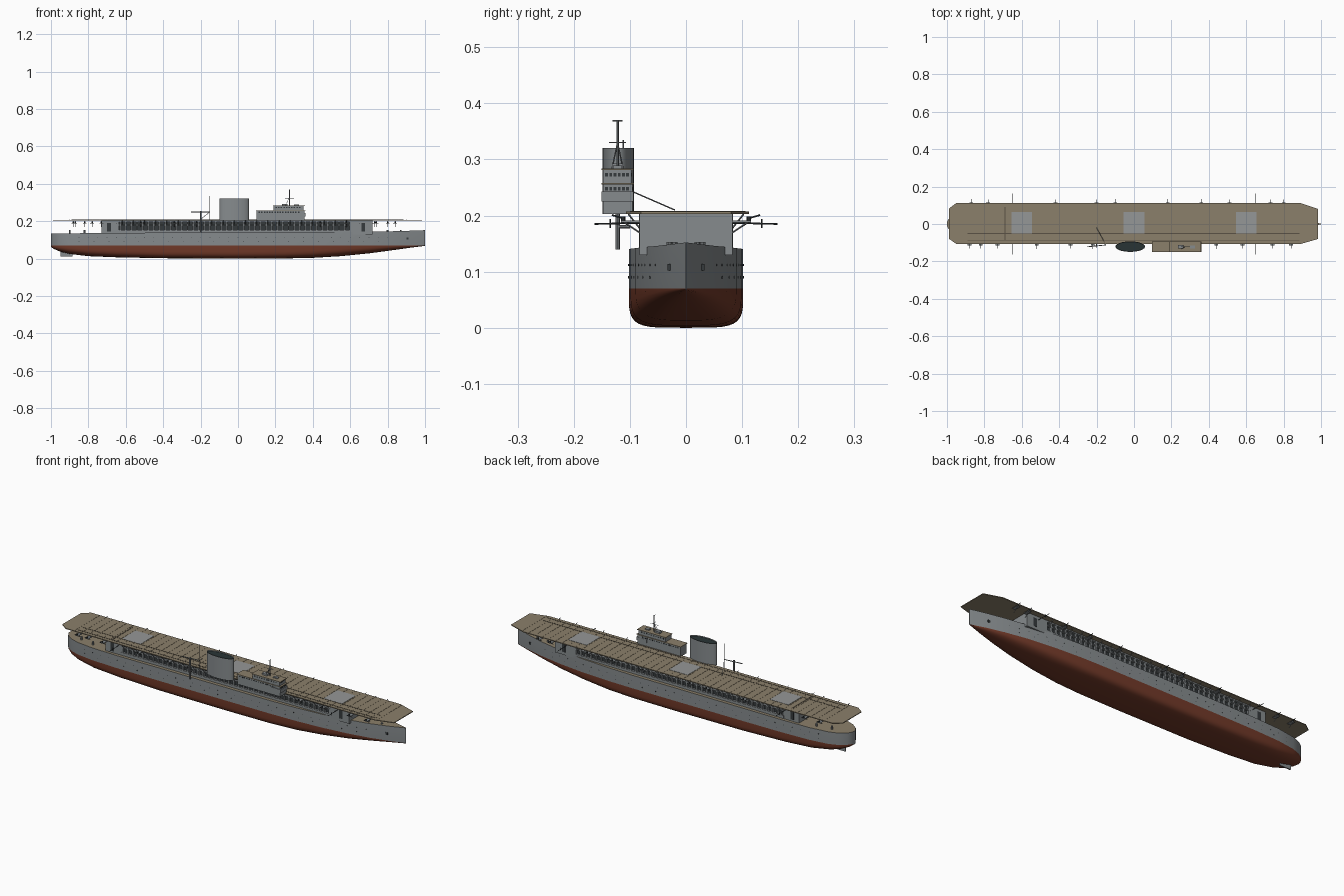
import bpy, bmesh, math
from mathutils import Vector, Matrix


def mat(name, r, g, b):
    m = bpy.data.materials.new(name)
    m.diffuse_color = (r, g, b, 1)
    return m


GREY = mat("hull grey", 0.24, 0.26, 0.27)
RED = mat("antifouling red", 0.17, 0.042, 0.022)
TAN = mat("deck tan", 0.26, 0.215, 0.145)
DARK = mat("dark opening", 0.035, 0.042, 0.045)
CAP = mat("funnel black", 0.022, 0.034, 0.036)
BROWN = mat("deck line brown", 0.10, 0.082, 0.058)
LIFT = mat("lift grey", 0.30, 0.31, 0.31)


class Part:
    """Collects boxes and tubes into one named object."""

    def __init__(self, name, *mats):
        self.name, self.mats, self.bm = name, mats, bmesh.new()

    def box(self, x0, x1, y0, y1, z0, z1):
        m = Matrix.Translation(((x0 + x1) / 2, (y0 + y1) / 2, (z0 + z1) / 2))
        m = m @ Matrix.Diagonal((x1 - x0, y1 - y0, z1 - z0, 1))
        return bmesh.ops.create_cube(self.bm, size=1, matrix=m)

    def tube(self, a, b, r, n=6):
        a, b = Vector(a), Vector(b)
        d = b - a
        m = Matrix.Translation((a + b) / 2) @ d.to_track_quat('Z', 'Y').to_matrix().to_4x4()
        bmesh.ops.create_cone(self.bm, cap_ends=True, segments=n, radius1=r, radius2=r,
                              depth=d.length, matrix=m)

    def done(self, smooth=False):
        bmesh.ops.recalc_face_normals(self.bm, faces=self.bm.faces)
        me = bpy.data.meshes.new(self.name)
        self.bm.to_mesh(me)
        self.bm.free()
        for m in self.mats:
            me.materials.append(m)
        ob = bpy.data.objects.new(self.name, me)
        bpy.context.collection.objects.link(ob)
        if smooth:
            bpy.context.view_layer.objects.active = ob
            ob.select_set(True)
            bpy.ops.object.shade_smooth_by_angle(angle=math.radians(35))
            ob.select_set(False)
        return ob


# Hull stations: x, half beam, keel height, deck height, bilge exponent
WL = 0.07
STATIONS = [(-1.0, 0.012, 0.062, 0.134, 0.8), (-0.985, 0.036, 0.052, 0.134, 0.75),
            (-0.95, 0.062, 0.037, 0.134, 0.7), (-0.9, 0.08, 0.025, 0.135, 0.65),
            (-0.8, 0.094, 0.013, 0.136, 0.55), (-0.65, 0.1, 0.007, 0.137, 0.48),
            (-0.4, 0.102, 0.002, 0.139, 0.42), (0.0, 0.102, 0.0, 0.14, 0.42),
            (0.25, 0.102, 0.001, 0.14, 0.44), (0.4, 0.099, 0.004, 0.141, 0.5),
            (0.55, 0.09, 0.013, 0.142, 0.6), (0.7, 0.073, 0.028, 0.144, 0.7),
            (0.82, 0.051, 0.044, 0.146, 0.8), (0.92, 0.026, 0.058, 0.149, 0.9),
            (1.0, 0.001, 0.068, 0.152, 1.0)]


def beam(x):
    for p, q in zip(STATIONS, STATIONS[1:]):
        if p[0] <= x <= q[0]:
            return p[1] + (q[1] - p[1]) * (x - p[0]) / (q[0] - p[0])


# Hull, lofted through the stations
hull = Part("hull", GREY, RED, TAN)
rings = []
for x, b, k, top, e in STATIONS:
    half = [(b * math.sin(t) ** e, WL - (WL - k) * max(0, math.cos(t)) ** e)
            for t in [i * math.pi / 18 for i in range(10)]]
    half.append((b, top))
    pts = [(-y, z) for y, z in half[:0:-1]] + half
    rings.append([hull.bm.verts.new((x, y, z)) for y, z in pts])
for r, s in zip(rings, rings[1:]):
    for i in range(len(r)):
        j = (i + 1) % len(r)
        f = hull.bm.faces.new((r[i], r[j], s[j], s[i]))
        if j == 0:
            f.material_index = 2
        elif max(v.co.z for v in f.verts) < WL + 0.002:
            f.material_index = 1
hull.bm.faces.new(rings[0])
hull.bm.faces.new(rings[-1])
hull.done(True)

# Rudder
p = Part("rudder", GREY)
p.box(-0.95, -0.885, -0.003, 0.003, 0.012, 0.05)
p.done()

# Portholes on both sides of the hull
p = Part("portholes", DARK)
for s in (-1, 1):
    for z, step in ((0.112, 0.05), (0.09, 0.08)):
        for i in range(int(1.7 / step)):
            x = -0.85 + i * step
            y = s * beam(x)
            p.tube((x, y - 0.001, z), (x, y + 0.001, z), 0.002, 8)
p.done()

# Hangar: solid ends, dark core and open side framing
p = Part("hangar_ends", GREY)
p.box(-0.73, -0.635, -0.083, 0.083, 0.13, 0.204)
p.box(0.60, 0.72, -0.083, 0.083, 0.13, 0.204)
p.done()
p = Part("hangar_core", DARK)
p.box(-0.64, 0.605, -0.073, 0.073, 0.13, 0.204)
for s in (-1, 1):
    for x in (-0.69, 0.67):
        p.box(x - 0.01, x + 0.01, s * 0.083 - 0.001, s * 0.083 + 0.001, 0.145, 0.19)
p.done()
p = Part("hangar_framing", GREY)
for s in (-1, 1):
    y0, y1 = sorted((s * 0.073, s * 0.084))
    for z0, z1 in ((0.135, 0.153), (0.176, 0.181), (0.197, 0.204)):
        p.box(-0.64, 0.605, y0, y1, z0, z1)
    for i in range(42):
        x = -0.63 + i * 0.03
        p.box(x - 0.004, x + 0.004, y0, y1, 0.135, 0.204)
p.done()

# Braces from the hull deck up to the flight deck edge
p = Part("deck_braces", GREY)
for s in (-1, 1):
    for i in range(21):
        x = -0.62 + i * 0.06
        p.tube((x, s * 0.083, 0.178), (x, s * 0.103, 0.203), 0.0015, 4)
p.done()

# Flight deck slab
p = Part("flight_deck", TAN)
outline = [(-0.99, -0.078), (-0.95, -0.107), (0.89, -0.107), (0.985, -0.08),
           (0.985, 0.08), (0.89, 0.112), (-0.95, 0.112), (-0.99, 0.082)]
lo, hi = [[p.bm.verts.new((x, y, z)) for x, y in outline] for z in (0.203, 0.207)]
p.bm.faces.new(lo)
p.bm.faces.new(hi)
for i in range(8):
    j = (i + 1) % 8
    p.bm.faces.new((lo[i], lo[j], hi[j], hi[i]))
p.done()

# Transverse tie-down ridges, deck lines and lifts
p = Part("deck_ridges", TAN)
for i in range(46):
    x = -0.9 + i * 0.04
    p.box(x - 0.001, x + 0.001, -0.1, 0.106, 0.2065, 0.2078)
p.done()
p = Part("deck_lines", BROWN)
for y in (-0.05, -0.087):
    p.box(-0.89, 0.885, y - 0.0025, y + 0.0025, 0.2065, 0.2081)
p.box(-0.693, -0.687, -0.087, 0.09, 0.2065, 0.2082)
p.done()
p = Part("lifts", LIFT)
for x in (-0.6, 0, 0.6):
    p.box(x - 0.055, x + 0.055, -0.05, 0.065, 0.2065, 0.2084)
p.done()

# Funnel: oval drum with a sunken dark mouth
p = Part("funnel", GREY, CAP)
m = Matrix.Translation((-0.02, -0.121, 0.2615)) @ Matrix.Diagonal((0.079, 0.028, 1, 1))
bmesh.ops.create_cone(p.bm, cap_ends=True, segments=40, radius1=1, radius2=1, depth=0.117, matrix=m)
top = max(p.bm.faces, key=lambda f: f.calc_center_median().z)
bmesh.ops.inset_region(p.bm, faces=[top], thickness=0.002)
bmesh.ops.translate(p.bm, verts=top.verts, vec=(0, 0, -0.004))
top.material_index = 1
p.done(True)

# Island: lower house, bridge and tan roofs
p = Part("island", GREY)
p.box(0.1, 0.355, -0.148, -0.095, 0.203, 0.255)
p.box(0.19, 0.35, -0.148, -0.097, 0.255, 0.281)
p.box(0.30, 0.36, -0.151, -0.094, 0.225, 0.243)
p.box(0.235, 0.265, -0.132, -0.112, 0.283, 0.293)
p.done()
p = Part("island_roofs", TAN)
p.box(0.097, 0.36, -0.151, -0.093, 0.255, 0.258)
p.box(0.187, 0.357, -0.151, -0.094, 0.281, 0.284)
p.done()
p = Part("island_windows", DARK)
for z, x0, x1, xf, ya, yb in ((0.273, 0.2, 0.34, 0.35, -0.148, -0.097),
                              (0.248, 0.11, 0.34, 0.355, -0.148, -0.095)):
    for i in range(int((x1 - x0) / 0.014)):
        x = x0 + i * 0.014
        for y in (ya, yb):
            p.box(x, x + 0.008, y - 0.0006, y + 0.0006, z - 0.003, z + 0.003)
    for i in range(6):
        y = -0.144 + i * 0.0075
        p.box(xf - 0.0006, xf + 0.0006, y, y + 0.005, z - 0.003, z + 0.003)
p.done()

# Island mast with yards
p = Part("island_mast", GREY)
p.tube((0.275, -0.122, 0.283), (0.275, -0.122, 0.37), 0.0022)
for y in (-0.132, -0.112):
    p.tube((0.255, y, 0.283), (0.275, -0.122, 0.33), 0.0012)
p.tube((0.275, -0.131, 0.369), (0.275, -0.113, 0.369), 0.001)
p.tube((0.275, -0.137, 0.33), (0.275, -0.107, 0.33), 0.001)
p.tube((0.25, -0.122, 0.322), (0.3, -0.122, 0.322), 0.001)
p.box(0.30, 0.325, -0.13, -0.114, 0.284, 0.289)
p.done()

# Crane and aft pole
p = Part("crane_and_pole", GREY)
p.tube((-0.2, -0.122, 0.14), (-0.2, -0.122, 0.255), 0.004, 8)
p.tube((-0.25, -0.122, 0.25), (-0.15, -0.112, 0.25), 0.0025)
p.tube((-0.15, -0.112, 0.203), (-0.15, -0.112, 0.335), 0.0015)
p.tube((-0.15, -0.112, 0.25), (-0.2, -0.02, 0.21), 0.0012)
p.tube((-0.2, -0.1, 0.18), (-0.2, -0.122, 0.18), 0.003)
p.done()

# Guns on small tubs along both deck edges, plus long outrigger poles
GUNS = {1: (-0.87, -0.78, -0.42, -0.2, -0.1, 0.18, 0.36, 0.51, 0.73, 0.8),
        -1: (-0.88, -0.82, -0.73, -0.52, -0.34, -0.22, 0.44, 0.58, 0.74, 0.84)}
tubs, guns = Part("gun_tubs", GREY), Part("guns", DARK)
for s, xs in GUNS.items():
    for x in xs:
        y0, y1 = sorted((s * 0.083, s * 0.116))
        tubs.box(x - 0.01, x + 0.01, y0, y1, 0.188, 0.191)
        tubs.tube((x, s * 0.083, 0.17), (x, s * 0.112, 0.189), 0.0015, 4)
        guns.tube((x, s * 0.112, 0.19), (x, s * 0.112, 0.198), 0.004, 8)
        guns.tube((x, s * 0.108, 0.194), (x, s * 0.132, 0.201), 0.0015)
tubs.done()
guns.done()
p = Part("outrigger_poles", DARK)
for s in (-1, 1):
    for x in (-0.65, 0.65):
        p.tube((x, s * 0.08, 0.187), (x, s * 0.163, 0.185), 0.0015)
        p.tube((x, s * 0.135, 0.178), (x, s * 0.135, 0.194), 0.001)
p.done()

# Forecastle and quarterdeck fittings
p = Part("deck_fittings", GREY)
for s in (-1, 1):
    for x, y in ((0.8, 0.03), (0.87, 0.02), (-0.82, 0.06), (-0.9, 0.045)):
        p.tube((x, s * y, 0.13), (x, s * y, 0.153), 0.005, 10)
p.done()
p = Part("anchors", DARK)
for s in (-1, 1):
    p.box(0.9, 0.912, s * 0.03 - 0.003, s * 0.03 + 0.003, 0.102, 0.114)
p.done()
